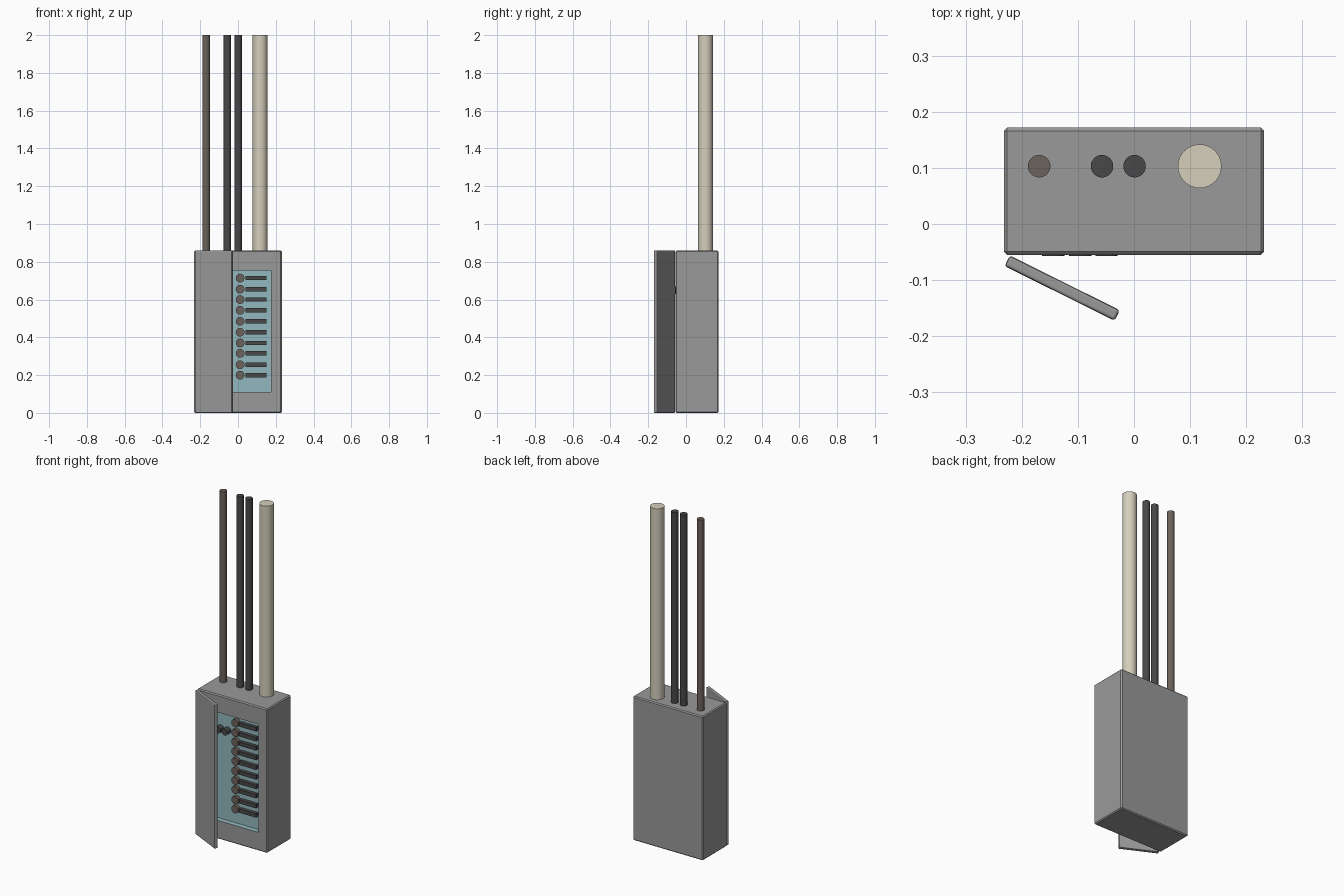
import bpy, bmesh, math
from mathutils import Vector, Matrix

if "Cube" in bpy.data.objects:
    bpy.data.objects.remove(bpy.data.objects["Cube"])


def material(name, rgb):
    m = bpy.data.materials.new(name)
    m.diffuse_color = (*rgb, 1)
    m.use_nodes = True
    m.node_tree.nodes["Principled BSDF"].inputs["Base Color"].default_value = m.diffuse_color
    return m


GREY = material("grey metal", (0.32, 0.32, 0.32))
TEAL = material("teal panel", (0.29, 0.48, 0.52))
DARK = material("dark grey", (0.065, 0.065, 0.067))
BROWN = material("brown", (0.15, 0.122, 0.104))
CREAM = material("cream", (0.66, 0.62, 0.50))


def finish(bm, name, *mats):
    me = bpy.data.meshes.new(name)
    bm.to_mesh(me)
    bm.free()
    ob = bpy.data.objects.new(name, me)
    bpy.context.collection.objects.link(ob)
    for m in mats:
        me.materials.append(m)
    return ob


def box_bm(center, size, bevel=0.0, segments=1):
    bm = bmesh.new()
    bmesh.ops.create_cube(bm, size=1)
    bmesh.ops.scale(bm, vec=size, verts=bm.verts)
    bmesh.ops.translate(bm, vec=center, verts=bm.verts)
    if bevel:
        bmesh.ops.bevel(bm, geom=bm.edges[:], offset=bevel, segments=segments,
                        affect='EDGES', profile=0.5)
    return bm


def cylinder(name, center, radius, length, mat, sides=32, facing_front=False):
    bm = bmesh.new()
    bmesh.ops.create_cone(bm, cap_ends=True, segments=sides, radius1=radius,
                          radius2=radius, depth=length)
    rot = Matrix.Rotation(math.pi / 2, 4, 'X') if facing_front else Matrix()
    bmesh.ops.transform(bm, matrix=Matrix.Translation(center) @ rot, verts=bm.verts)
    for f in bm.faces:
        f.smooth = len(f.verts) == 4
    for e in bm.edges:
        e.smooth = all(len(f.verts) == 4 for f in e.link_faces)
    return finish(bm, name, mat)


# Cabinet with a recessed teal panel in its front face
FRONT, PANEL = -0.055, -0.025
bm = box_bm((0, 0.0585, 0.43), (0.464, 0.227, 0.86), 0.006)
front = min(bm.faces, key=lambda f: (round(f.calc_center_median().y, 4), -f.calc_area()))
bmesh.ops.inset_region(bm, faces=[front], thickness=0.05)
for v in front.verts:
    v.co = Vector((math.copysign(0.175, v.co.x), FRONT, 0.755 if v.co.z > 0.43 else 0.11))
walls = bmesh.ops.inset_region(bm, faces=[front], thickness=0.0005)["faces"]
for v in front.verts:
    v.co.y = PANEL
for f in walls + [front]:
    f.material_index = 1
bm.normal_update()
finish(bm, "cabinet", GREY, TEAL)

# Half-open door, hinged on the left
start, end = Vector((-0.226, -0.0655, 0)), Vector((-0.030, -0.163, 0))
span, mid = end - start, (start + end) / 2
bm = box_bm((0, 0, 0), (span.length, 0.021, 0.86), 0.005, 2)
bmesh.ops.transform(bm, matrix=Matrix.Translation((mid.x, mid.y, 0.43))
                    @ Matrix.Rotation(math.atan2(span.y, span.x), 4, 'Z'), verts=bm.verts)
finish(bm, "door", GREY)

# Column of breakers: round button and bar
for i, z in enumerate((0.714, 0.655, 0.6, 0.543, 0.485, 0.427, 0.37, 0.315, 0.255, 0.2)):
    cylinder(f"breaker_button_{i}", (0.011, -0.034, z), 0.023, 0.024, BROWN, 24, True)
    finish(box_bm((0.095, -0.034, z), (0.11, 0.024, 0.023)), f"breaker_bar_{i}", DARK)

# Three main switches behind the door
for i, x in enumerate((-0.144, -0.096, -0.049)):
    cylinder(f"main_switch_{i}", (x, -0.039, 0.65), 0.02, 0.036, DARK, 24, True)

# Conduits rising from the top
for name, x, r, mat in (("brown_conduit", -0.169, 0.02, BROWN),
                        ("dark_conduit_left", -0.057, 0.02, DARK),
                        ("dark_conduit_right", 0.001, 0.02, DARK),
                        ("large_conduit", 0.117, 0.039, CREAM)):
    cylinder(name, (x, 0.103, 1.425), r, 1.15, mat)
